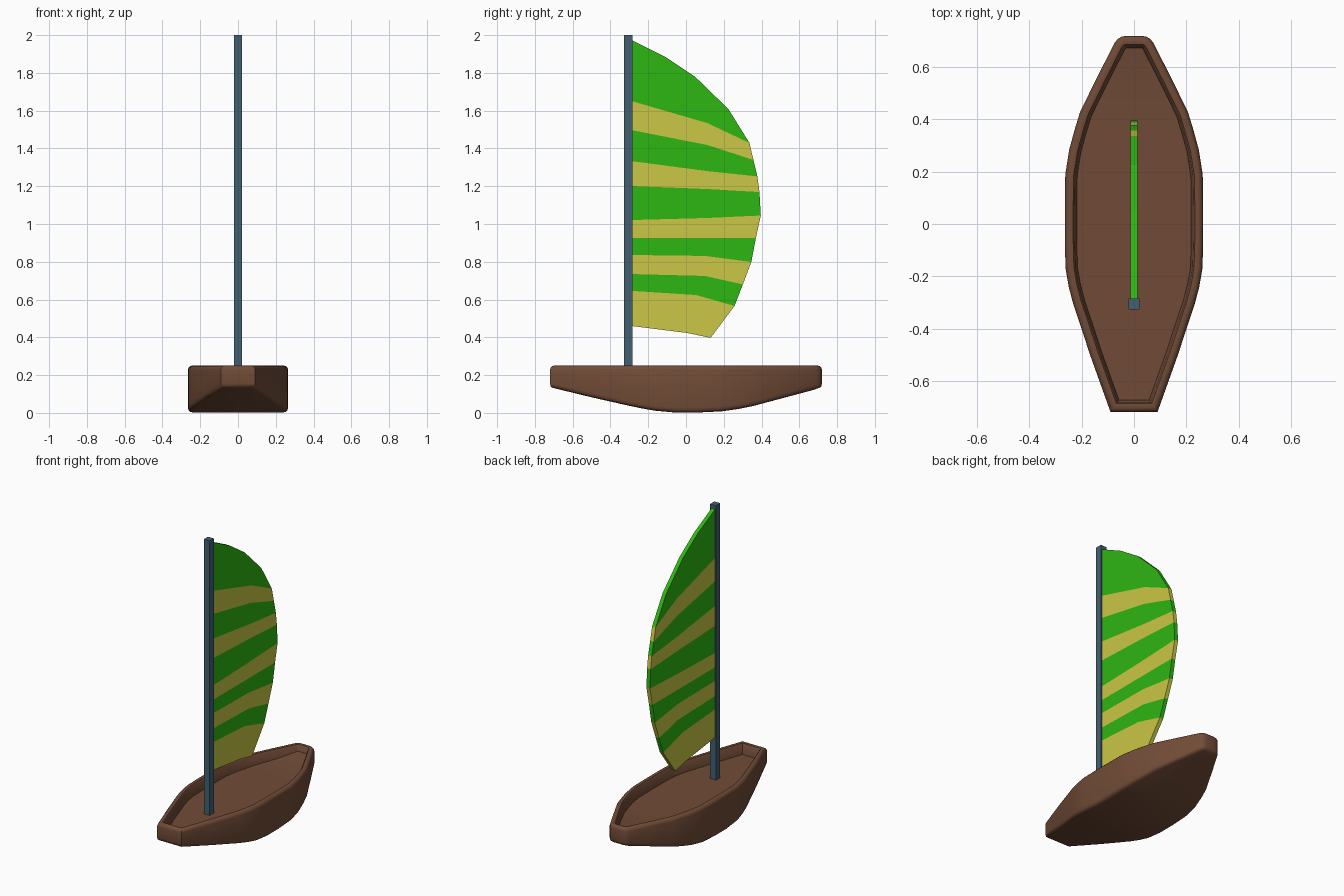
import bpy, bmesh, math
from mathutils import Vector

if "Cube" in bpy.data.objects:
    bpy.data.objects.remove(bpy.data.objects["Cube"])


def material(name, rgb):
    m = bpy.data.materials.new(name)
    m.diffuse_color = (*rgb, 1)
    m.use_nodes = True
    m.node_tree.nodes["Principled BSDF"].inputs["Base Color"].default_value = m.diffuse_color
    return m


wood = material("brown wood", (0.165, 0.071, 0.038))
slate = material("slate blue", (0.055, 0.118, 0.165))
green = material("bright green", (0.027, 0.47, 0.006))
yellow = material("soft yellow", (0.59, 0.57, 0.06))


def add_object(name, bm, mats):
    bmesh.ops.recalc_face_normals(bm, faces=bm.faces)
    me = bpy.data.meshes.new(name)
    bm.to_mesh(me)
    bm.free()
    for m in mats:
        me.materials.append(m)
    ob = bpy.data.objects.new(name, me)
    bpy.context.collection.objects.link(ob)
    return ob


# Hull outline stations: (y, half width, keel height), stern to bow
stations = [(-.72, .09, .13), (-.51, .165, .083), (-.305, .233, .037),
            (-.24, .25, .024), (-.17, .262, .012), (-.06, .265, .002),
            (.06, .265, .002), (.19, .263, .008), (.285, .248, .021),
            (.365, .226, .037), (.43, .206, .054), (.56, .142, .088)]
# rounded bow corner
for deg in (63, 42, 21, 0):
    a = math.radians(deg)
    y = .67 + .05 * math.cos(a)
    stations.append((y, .03 + .05 * math.sin(a), .13 - .26 * (.72 - y)))

n = len(stations)
outline = ([Vector((w, y)) for y, w, z in stations]
           + [Vector((-w, y)) for y, w, z in reversed(stations)])
keel = [z for y, w, z in stations]
keel += keel[::-1]


def inset(points, d):
    """Move a counter-clockwise outline inwards by d, with mitred corners."""
    out = []
    for i, p in enumerate(points):
        e1 = (p - points[i - 1]).normalized()
        e2 = (points[(i + 1) % len(points)] - p).normalized()
        n1, n2 = Vector((-e1.y, e1.x)), Vector((-e2.y, e2.x))
        out.append(p + (n1 + n2) / (1 + n1.dot(n2)) * d)
    return out


def floor_z(y):
    return .18 + .03 * max(0, (y - .35) / .33) ** 2


# Rings from the underside, round the rim and down to the inner floor
rings = [(.025, 'keel', 0), (.011, 'keel', .004), (.003, 'keel', .012), (0, 'keel', .026),
         (0, 'rim', .228), (.003, 'rim', .239), (.01, 'rim', .247), (.02, 'rim', .25),
         (.032, 'rim', .248), (.038, 'rim', .24), (.046, 'floor', 0)]
bm = bmesh.new()
loops = []
for d, base, h in rings:
    loop = []
    for p, k in zip(inset(outline, d), keel):
        z = h + {'keel': k, 'rim': 0, 'floor': floor_z(p.y)}[base]
        loop.append(bm.verts.new((p.x, p.y, z)))
    loops.append(loop)
for a, b in zip(loops, loops[1:]):
    for i in range(2 * n):
        j = (i + 1) % (2 * n)
        bm.faces.new((a[i], a[j], b[j], b[i]))
for loop in (loops[0], loops[-1]):
    for i in range(n - 1):
        bm.faces.new((loop[i], loop[i + 1], loop[-2 - i], loop[-1 - i]))
hull = add_object("hull", bm, [wood])
hull.data.shade_smooth()
hull.data.set_sharp_from_angle(angle=math.radians(40))

# Mast
bm = bmesh.new()
bmesh.ops.create_cube(bm, size=1)
for v in bm.verts:
    v.co = (v.co.x * .043, -.306 + v.co.y * .043, 1.085 + v.co.z * 1.83)
add_object("mast", bm, [slate])

# Sail: seam lines from mast to outer edge, top to bottom
L = -.288
seams = [[(L, 1.974), (-.108, 1.884), (.05, 1.778), (.225, 1.608)],
         [(L, 1.651), (.114, 1.534), (.336, 1.429)],
         [(L, 1.497), (.114, 1.418), (.357, 1.339)],
         [(L, 1.333), (.114, 1.28), (.378, 1.252)],
         [(L, 1.201), (.114, 1.185), (.389, 1.169)],
         [(L, 1.021), (.114, 1.032), (.396, 1.045)],
         [(L, .926), (.1, .926), (.37, .926)],
         [(L, .836), (.1, .831), (.346, .799)],
         [(L, .735), (.1, .725), (.301, .68)],
         [(L, .646), (.055, .624), (.257, .566)],
         [(L, .46), (.008, .423), (.13, .397)]]
bm = bmesh.new()
rows = [[bm.verts.new((0, y, z)) for y, z in s] for s in seams]
for i, (a, b) in enumerate(zip(rows, rows[1:])):
    f = bm.faces.new(a + b[::-1])
    f.material_index = i % 2
sail = add_object("sail", bm, [green, yellow])
thick = sail.modifiers.new("thickness", 'SOLIDIFY')
thick.thickness = .026
thick.offset = 0
